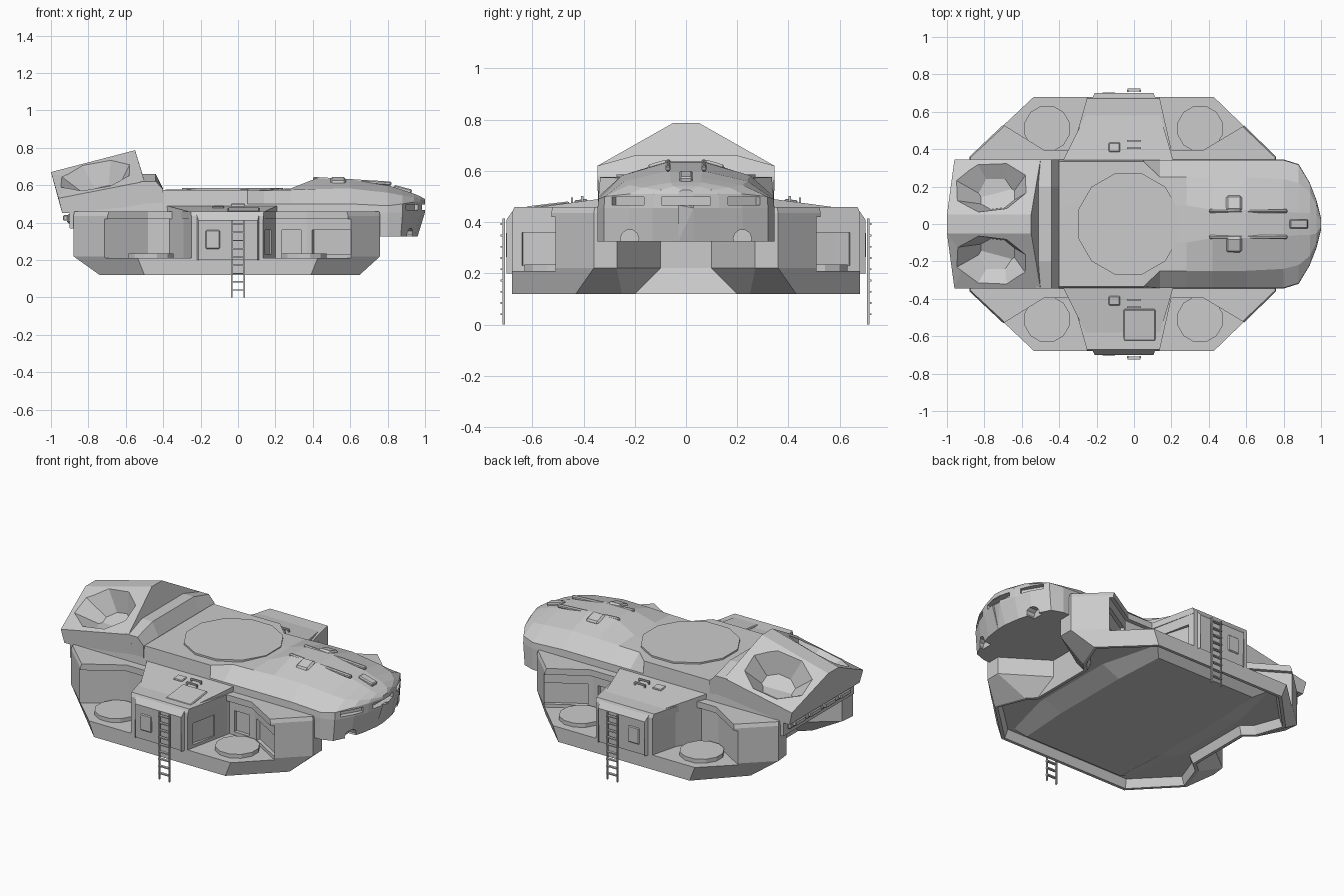
import bpy, bmesh, math
from mathutils import Vector, Matrix

cube = bpy.data.objects.get("Cube")
if cube:
    bpy.data.objects.remove(cube)

grey = bpy.data.materials.new("hull_grey")
grey.use_nodes = True
GREY = (0.6, 0.6, 0.6, 1)
grey.diffuse_color = GREY
grey.node_tree.nodes["Principled BSDF"].inputs["Base Color"].default_value = GREY


def finish(name, bm):
    bmesh.ops.recalc_face_normals(bm, faces=bm.faces)
    me = bpy.data.meshes.new(name)
    bm.to_mesh(me)
    bm.free()
    me.materials.append(grey)
    ob = bpy.data.objects.new(name, me)
    bpy.context.collection.objects.link(ob)
    return ob


def loft(name, halves, rim=0, hollow=0):
    """Skin rings given as +y half outlines, mirrored to -y."""
    bm = bmesh.new()
    rings = [[bm.verts.new(p) for p in h] +
             [bm.verts.new((x, -y, z)) for x, y, z in reversed(h)] for h in halves]
    for a, b in zip(rings, rings[1:]):
        for i in range(len(a)):
            j = (i + 1) % len(a)
            bm.faces.new((a[i], a[j], b[j], b[i]))
    base = bm.faces.new(rings[0])
    bm.faces.new(rings[-1])
    if rim:
        bmesh.ops.recalc_face_normals(bm, faces=bm.faces)
        bmesh.ops.inset_region(bm, faces=[base], thickness=rim)
        bmesh.ops.inset_region(bm, faces=[base], thickness=rim, depth=-hollow)
    return finish(name, bm)


def prism(name, plan, z0, z1):
    bm = bmesh.new()
    lo = [bm.verts.new((x, y, z0)) for x, y in plan]
    f = bm.faces.new(lo)
    up = bmesh.ops.extrude_face_region(bm, geom=[f])["geom"]
    for v in up:
        if isinstance(v, bmesh.types.BMVert):
            v.co.z = z1
    return finish(name, bm)


def box(name, loc, size, rot=Matrix(), bevel=0):
    bm = bmesh.new()
    bmesh.ops.create_cube(bm, size=1, matrix=Matrix.Diagonal((*size, 1)))
    if bevel:
        bmesh.ops.bevel(bm, geom=bm.edges[:], offset=bevel, segments=1, affect='EDGES')
    bm.transform(Matrix.Translation(loc) @ rot)
    return finish(name, bm)


def cone(name, loc, r1, r2, depth, sides, rot=Matrix()):
    bm = bmesh.new()
    bmesh.ops.create_cone(bm, cap_ends=True, segments=sides, radius1=r1, radius2=r2, depth=depth)
    bm.transform(Matrix.Translation(loc) @ rot)
    return finish(name, bm)


def cut(target, cutter):
    cutter.hide_render = True
    m = target.modifiers.new("cut", 'BOOLEAN')
    m.operation, m.solver, m.object = 'DIFFERENCE', 'EXACT', cutter
    bpy.context.view_layer.update()
    me = bpy.data.meshes.new_from_object(target.evaluated_get(bpy.context.evaluated_depsgraph_get()))
    target.modifiers.clear()
    target.data = me
    bpy.data.objects.remove(cutter)


def at(z, plan):
    return [(x, y, z) for x, y in plan]


# Lower hull with side pods and notches at both ends, and a raised belly plate
upper = [(.5, .1), (.76, .27), (.76, .36), (.43, .68), (-.54, .68), (-.88, .36), (-.87, .27), (-.65, .1)]
lower = [(.53, .2), (.58, .25), (.65, .43), (.39, .68), (-.5, .68), (-.74, .43), (-.68, .25), (-.62, .2)]
top = [(.5, .1), (.755, .27), (.755, .355), (.425, .67), (-.535, .67), (-.875, .355), (-.865, .27), (-.65, .1)]
lower_hull = loft("lower_hull", [at(.12, lower), at(.22, upper), at(.435, upper), at(.458, top)],
                  rim=.02, hollow=.05)
loft("belly_plate", [at(.119, [(.32, .25), (.3, .57), (-.38, .57), (-.4, .25)]),
                     at(.18, [(.46, .25), (.36, .63), (-.48, .63), (-.57, .25)])])

# Turret bays: open floor, recessed wall panels, overhanging brow, round turntable
front_bay = [(.12, .75), (.2, .37), (.37, .37), (.63, .525), (.63, .75)]
rear_bay = [(-.23, .75), (-.33, .37), (-.48, .37), (-.73, .525), (-.73, .75)]
for s in (1, -1):
    for bay, cx in ((front_bay, .353), (rear_bay, -.465)):
        cut(lower_hull, prism("bay_cutter", [(x, s * y) for x, y in bay], .21, .42))
        brow = [(x, s * (y + (.025 if y < .7 else 0))) for x, y in bay]
        cut(lower_hull, prism("brow_cutter", brow, .41, .6))
        for a, b, width in zip(bay[:3], bay[1:4], (.42, .6, .8)):
            a, b = Vector((a[0], s * a[1])), Vector((b[0], s * b[1]))
            d, mid = b - a, (a + b) / 2
            rot = Matrix.Rotation(math.atan2(d.y, d.x), 4, 'Z')
            cut(lower_hull, box("panel_cutter", (mid.x, mid.y, .295), (d.length * width, .044, .13), rot))
        cone("turntable", (cx, s * .51, .222), .125, .125, .024, 12, Matrix.Rotation(math.pi / 12, 4, 'Z'))

# Sloping side blocks between the bays
for s in (1, -1):
    bm = bmesh.new()
    rows = []
    for y, z, x0, x1 in ((.34, .49, -.38, .21), (.58, .458, -.26, .14), (.67, .453, -.225, .115),
                         (.7, .41, -.21, .105), (.69, .2, -.21, .105)):
        rows.append([bm.verts.new((x, s * y, zz)) for x, zz in ((x0, .2), (x0, z), (x1, z), (x1, .2))])
    for a, b in zip(rows, rows[1:]):
        for i in range(3):
            bm.faces.new((a[i], a[i + 1], b[i + 1], b[i]))
    bm.faces.new(rows[0])
    bmesh.ops.remove_doubles(bm, verts=bm.verts, dist=.0001)
    finish("side_block", bm)


# Main hull: x, side y, shoulder y and z, inner y and z, side crease z, bottom z, undercut
def station(x, side, sy, sz, iy, iz, crease=.5, bottom=.325, under=0):
    return [(x - under, side, bottom), (x, side, .455), (x, side * .99, crease), (x, sy, sz), (x, iy, iz)]


main_hull = loft("main_hull", [
    station(-.9, .34, .33, .52, .1, .52, bottom=.37),
    station(-.5, .345, .335, .575, .1, .575),
    station(.05, .345, .335, .575, .1, .578),
    station(.14, .345, .25, .572, .1, .578),
    station(.28, .345, .25, .575, .1, .582),
    station(.42, .345, .25, .58, .075, .637),
    station(.6, .345, .25, .582, .075, .633),
    station(.8, .345, .24, .56, .065, .6, .49),
    station(.88, .32, .22, .545, .06, .575, .5, under=.01),
    station(.94, .22, .17, .535, .06, .555, .51, under=.02),
    station(.975, .13, .1, .525, .05, .54, .51, under=.03),
    station(1, .03, .025, .52, .015, .525, .51, under=.04)])
cut(main_hull, box("window_cutter", (.99, 0, .482), (.06, .19, .03)))
for s in (1, -1):
    turn = Matrix.Rotation(s * math.radians(31), 4, 'Z')
    cut(main_hull, box("window_cutter", (.93, s * .227, .482), (.05, .14, .03), turn))
    cut(main_hull, cone("lamp_cutter", (.94, s * .22, .335), .036, .036, .12, 10,
                        Matrix.Rotation(math.pi / 2, 4, 'Y')))
    # Cockpit ridges and roof hatches
    box("nose_ridge", (.61, s * .07, .621), (.42, .02, .022), Matrix.Rotation(.06, 4, 'Y'), .006)
    box("roof_hatch", (.535, s * .11, .623), (.085, .085, .022), Matrix.Rotation(-s * .28, 4, 'X'), .01)
box("nose_grip", (.88, 0, .577), (.1, .05, .025), Matrix.Rotation(.25, 4, 'Y'), .006)

# Deck turret ring
cone("deck_ring", (-.03, 0, .577), .28, .28, .018, 12, Matrix.Rotation(math.pi / 12, 4, 'Z'))

# Rear gabled launcher housing with two faceted bowls
housing = loft("launcher_housing", [
    [(-.94, .34, .45), (-.96, .345, .53), (-1, .05, .67)],
    [(-.45, .34, .46), (-.5, .345, .62), (-.55, .05, .787)]])
for s in (1, -1):
    tilt = Matrix.Rotation(-s * math.radians(29), 4, 'X') @ Matrix.Rotation(math.radians(-14), 4, 'Y')
    octagon = Matrix.Diagonal((1, .75, 1, 1)) @ Matrix.Rotation(math.pi / 8, 4, 'Z')
    cut(housing, cone("bowl_cutter", (-.755, s * .195, .65), .1, .3, .22, 8, tilt @ octagon))
loft("housing_collar", [
    [(x, .34, .47), (x, .345, .62), (x, .2, .66)] for x in (-.52, -.44)] +
    [[(-.4, .34, .47), (-.4, .345, .577), (-.4, .2, .58)]])
box("rear_vent_bar", (-.89, 0, .42), (.05, .6, .05), bevel=.01)
for y in (-.22, -.07, .07, .22):
    box("rear_vent", (-.92, y, .425), (.03, .1, .03), bevel=.005)

# Ladders, doors, grab handles and hatches on both sides
for s in (1, -1):
    for x in (-.034, .034):
        box("ladder_rail", (x, s * .712, .207), (.008, .01, .414))
    for i in range(9):
        box("ladder_rung", (0, s * .716, .04 + i * .044), (.068, .016, .007))
    box("side_door", (-.135, s * .697, .31), (.075, .012, .1), bevel=.005)
    box("small_hatch", (-.105, s * .41, .482), (.06, .05, .012), Matrix.Rotation(-s * .14, 4, 'X'), .004)
    for y, z in ((.405, .497), (.445, .491)):
        box("grab_handle", (0, s * y, z), (.07, .009, .009))
        for x in (-.033, .033):
            box("handle_post", (x, s * y, z - .01), (.008, .008, .022))
box("top_hatch", (.03, -.54, .464), (.17, .17, .014), Matrix.Rotation(.12, 4, 'X'), .005)
